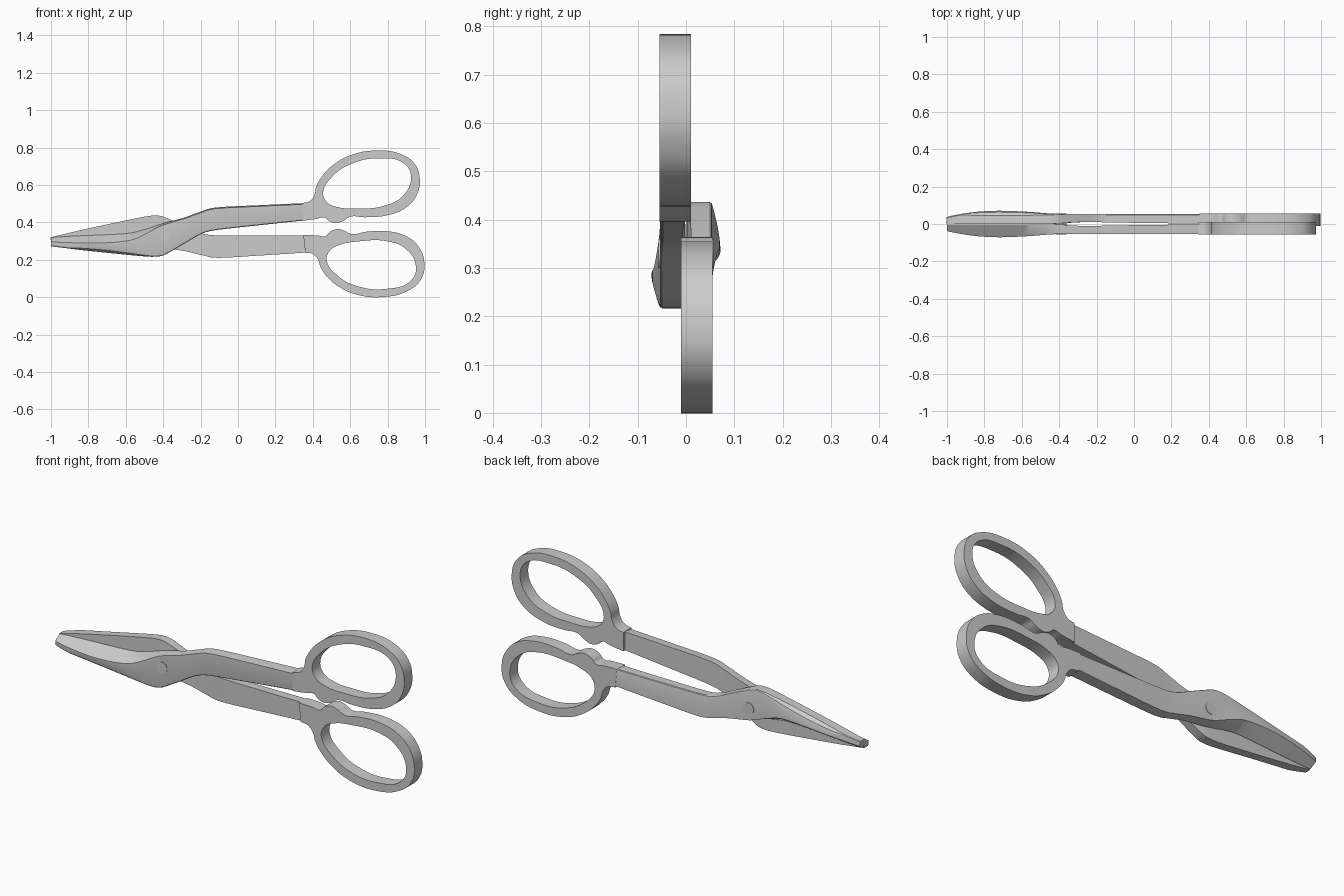
import bpy, bmesh
from math import radians, atan
from mathutils import Matrix, Vector

if "Cube" in bpy.data.objects:
    bpy.data.objects.remove(bpy.data.objects["Cube"])

# Stations along one blade + arm: x, bottom z, top/edge z, outer shoulder z, outer depth, inner depth
STATIONS = [
    (-1.00, .272, .318, .298, .036, .001),
    (-0.97, .268, .321, .294, .045, .001),
    (-0.85, .253, .328, .290, .064, .001),
    (-0.72, .239, .333, .290, .071, .001),
    (-0.58, .225, .342, .303, .066, .001),
    (-0.50, .218, .362, .335, .060, .001),
    (-0.45, .216, .378, .362, .056, .001),
    (-0.40, .223, .394, .386, .054, .002),
    (-0.34, .255, .411, .404, .054, .007),
    (-0.28, .290, .428, .422, .054, .010),
    (-0.20, .336, .457, .451, .054, .010),
    (-0.12, .358, .479, .473, .054, .008),
    (0.10, .383, .491, .485, .054, .005),
    (0.345, .409, .502, .496, .054, .002),
]
OUTER = [(.345, .408), (.345, .503), (.383, .513), (.408, .545), (.418, .59), (.445, .64),
         (.50, .70), (.60, .758), (.743, .784), (.87, .765), (.945, .712), (.972, .63),
         (.955, .545), (.90, .48), (.80, .438), (.68, .427), (.60, .430), (.562, .407),
         (.525, .396), (.49, .405), (.462, .426), (.42, .418)]
INNER = [(.455, .56), (.475, .508), (.53, .482), (.64, .474), (.78, .488), (.88, .54),
         (.925, .64), (.89, .713), (.75, .742), (.60, .71), (.505, .645)]

# Half-turn about the tilted centre line turns the front half into the back half
SLOPE = 0.055
PIVOT = Vector((-0.45, 0, 0.326))
FLIP = (Matrix.Translation(PIVOT)
        @ Matrix.Rotation(radians(180), 4, Vector((1, 0, SLOPE)))
        @ Matrix.Translation(-PIVOT))


def add(name, mesh):
    ob = bpy.data.objects.new(name, mesh)
    bpy.context.collection.objects.link(ob)
    return ob


def smooth(ob, angle=30):
    bpy.ops.object.select_all(action='DESELECT')
    ob.select_set(True)
    bpy.context.view_layer.objects.active = ob
    bpy.ops.object.shade_smooth_by_angle(angle=radians(angle))


def resample(rows, n):
    out = []
    for i in range(len(rows) - 1):
        p0, p1, p2, p3 = (rows[max(0, min(len(rows) - 1, i + k))] for k in (-1, 0, 1, 2))
        for s in range(n):
            t = s / n
            out.append([0.5 * (2*b + (c - a)*t + (2*a - 5*b + 4*c - d)*t*t
                               + (3*b - a - 3*c + d)*t**3)
                        for a, b, c, d in zip(p0, p1, p2, p3)])
    return out + [rows[-1]]


def make_blade():
    bm = bmesh.new()
    rings = []
    for x, zb, zt, zo, t, yi in resample(STATIONS, 4):
        c = max(.006, .006 + (t - .055) * 1.3)
        section = [(-yi, zb), (-t + c, zb), (-t + c * .3, zb + c * .5), (-t, zb + c * 1.5),
                   (-t, zo), (-yi - .004, zt), (-yi, zt)]
        rings.append([bm.verts.new((x, y, z)) for y, z in section])
    for a, b in zip(rings, rings[1:]):
        for i in range(len(a)):
            j = (i + 1) % len(a)
            bm.faces.new((a[i], a[j], b[j], b[i]))
    bm.faces.new(rings[0])
    bm.faces.new(rings[-1])
    bmesh.ops.recalc_face_normals(bm, faces=bm.faces)
    me = bpy.data.meshes.new("blade")
    bm.to_mesh(me)
    bm.free()
    return me


def make_grip():
    cu = bpy.data.curves.new("grip_profile", 'CURVE')
    cu.dimensions = '2D'
    cu.fill_mode = 'BOTH'
    cu.extrude = 0.0325
    cu.resolution_u = 6
    for pts, sharp in ((OUTER, 2), (INNER, 0)):
        sp = cu.splines.new('BEZIER')
        sp.bezier_points.add(len(pts) - 1)
        sp.use_cyclic_u = True
        for i, (bp, p) in enumerate(zip(sp.bezier_points, pts)):
            bp.co = (*p, 0)
            bp.handle_left_type = bp.handle_right_type = 'VECTOR' if i < sharp else 'AUTO'
    tmp = add("grip_profile", cu)
    bpy.context.view_layer.update()
    me = bpy.data.meshes.new_from_object(tmp.evaluated_get(bpy.context.evaluated_depsgraph_get()))
    bpy.data.objects.remove(tmp)
    # stand the profile up and weld caps to the walls
    me.transform(Matrix.Translation((0, -.0225, 0)) @ Matrix.Rotation(radians(90), 4, 'X'))
    bm = bmesh.new()
    bm.from_mesh(me)
    bmesh.ops.remove_doubles(bm, verts=bm.verts, dist=1e-5)
    bmesh.ops.recalc_face_normals(bm, faces=bm.faces)
    bm.to_mesh(me)
    bm.free()
    return me


# Front and back halves share the same meshes
for part, mesh in (("blade_arm", make_blade()), ("finger_grip", make_grip())):
    smooth(add("front_" + part, mesh))
    add("back_" + part, mesh).matrix_world = FLIP

# Pivot bolt through both blades
bpy.ops.mesh.primitive_cylinder_add(vertices=32, radius=.03, depth=.113,
                                    location=(-.39, 0, .33), rotation=(radians(90), 0, 0))
bolt = bpy.context.object
bolt.name = "pivot_bolt"
smooth(bolt)
